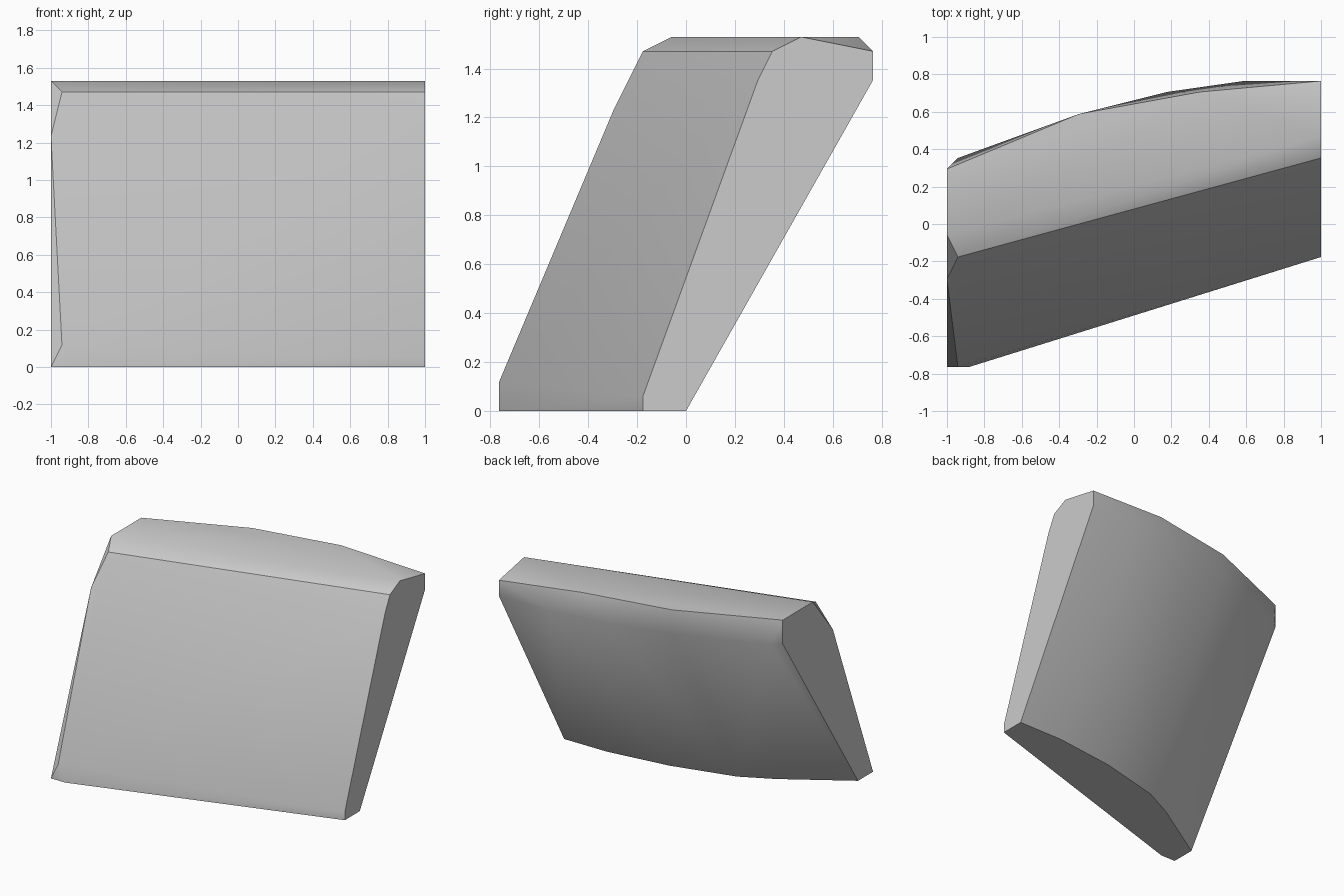
import bpy
import bmesh
import math

cube = bpy.data.objects.get("Cube")
if cube:
    bpy.data.objects.remove(cube, do_unlink=True)

UNIT = 1 / 17          # the block is laid out on a grid, 34 steps wide
TOP, SHOULDER = 26, 23  # heights of the flat top and the back shoulder


def at_height(z, outline):
    """Points of a horizontal outline."""
    return [(x, y, z) for x, y in outline]


def at_side(x, profile):
    """Points of an upright end profile."""
    return [(x, y, z) for y, z in profile]


def make_material(name, colour):
    mat = bpy.data.materials.new(name)
    mat.use_nodes = True
    mat.diffuse_color = colour
    mat.node_tree.nodes["Principled BSDF"].inputs["Base Color"].default_value = colour
    return mat


def make_convex_block(name, points, mat):
    bm = bmesh.new()
    for point in points:
        bm.verts.new([c * UNIT for c in point])
    hull = bmesh.ops.convex_hull(bm, input=bm.verts)
    loose = {v for v in hull["geom_interior"] + hull["geom_unused"]
             if isinstance(v, bmesh.types.BMVert)}
    bmesh.ops.delete(bm, geom=list(loose), context="VERTS")
    # merge the flat triangles into clean faces
    bmesh.ops.dissolve_limit(bm, angle_limit=math.radians(0.5),
                             verts=bm.verts, edges=bm.edges)
    bmesh.ops.recalc_face_normals(bm, faces=bm.faces)
    mesh = bpy.data.meshes.new(name)
    bm.to_mesh(mesh)
    bm.free()
    mesh.materials.append(mat)
    obj = bpy.data.objects.new(name, mesh)
    bpy.context.collection.objects.link(obj)
    bpy.ops.object.select_all(action="DESELECT")
    obj.select_set(True)
    bpy.context.view_layer.objects.active = obj
    bpy.ops.object.shade_smooth_by_angle(angle=math.radians(30))
    return obj


# Left end: straight cut with a bevelled front edge
left_end = at_side(17, [(-3, 0), (-3, 1), (5, SHOULDER), (6, 25), (8, TOP),
                        (13, 25), (13, SHOULDER), (0, 0)])

# Right end: chipped front corner
right_end = at_side(-17, [(-13, 0), (-5, 21), (-1, TOP), (5, TOP),
                          (5, SHOULDER), (-10, 0)])
chipped_corner = [(-15, -13, 0), (-16, -13, 2), (-16, -3, 25)]

# Bowed back: foot, shoulder and top rim
back_foot = at_height(0, [(11, 0), (3, -1), (-5, -3), (-9, -5)])
back_shoulder = at_height(SHOULDER, [(10, 13), (3, 12), (-5, 10), (-16, 6)])
back_rim = at_height(TOP, [(6, 12), (-5, 10)])

stone = make_material("stone grey", (0.6, 0.6, 0.6, 1))
make_convex_block("slanted_block",
                  left_end + right_end + chipped_corner
                  + back_foot + back_shoulder + back_rim, stone)
